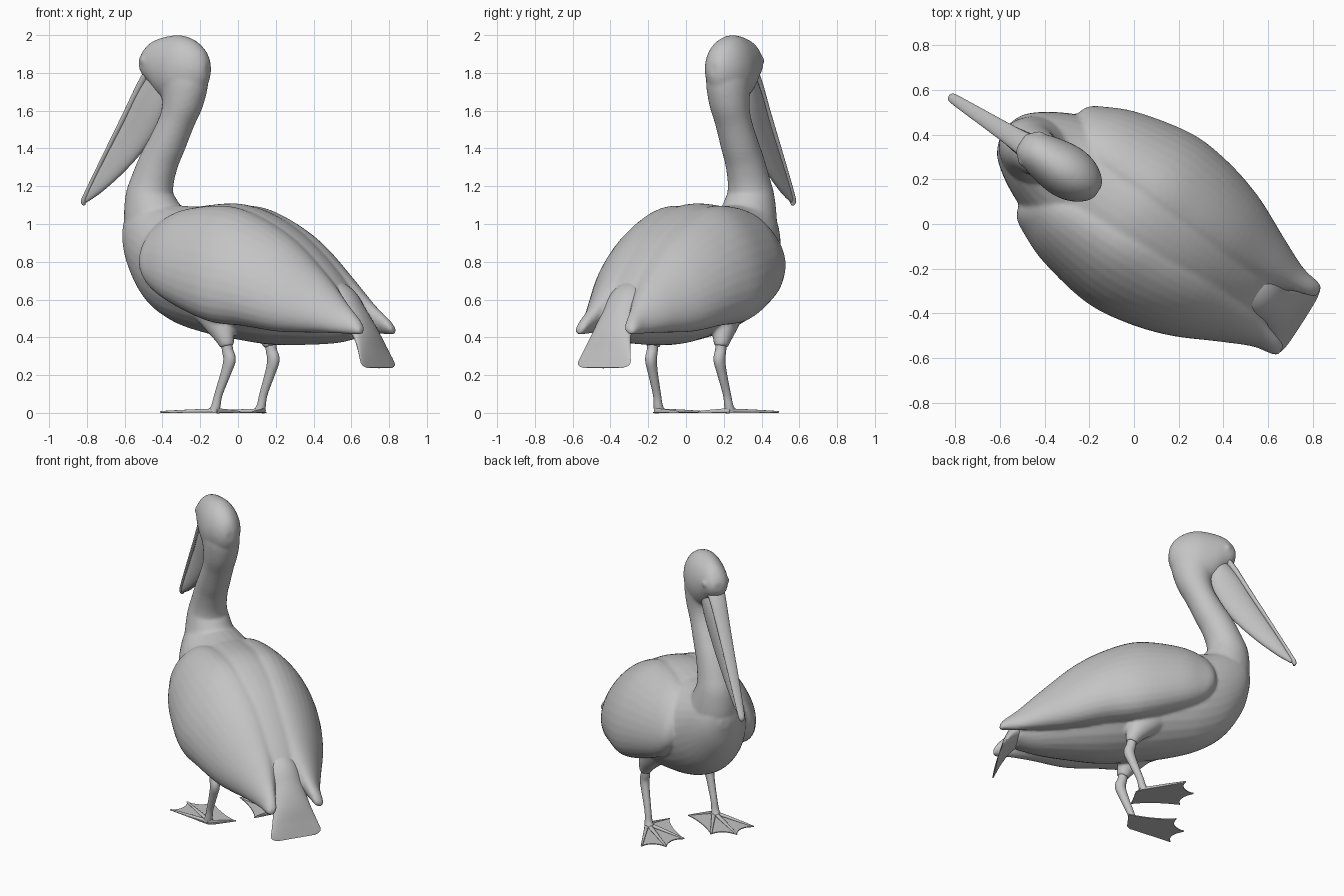
import bpy, bmesh
from math import sin, cos, pi, radians
from mathutils import Matrix, Vector

cube = bpy.data.objects.get("Cube")
if cube:
    bpy.data.objects.remove(cube)

grey = bpy.data.materials.new("plain_grey")
grey.use_nodes = True
COLOUR = (0.55, 0.55, 0.55, 1)
grey.diffuse_color = COLOUR
grey.node_tree.nodes["Principled BSDF"].inputs["Base Color"].default_value = COLOUR

# The bird is built facing +x, then turned to its diagonal stance
STANCE = Matrix.Rotation(radians(147.3), 4, "Z") @ Matrix.Translation((0, -0.035, 0))


def finish(bm, name, angle=50):
    bmesh.ops.recalc_face_normals(bm, faces=bm.faces)
    bm.transform(STANCE)
    mesh = bpy.data.meshes.new(name)
    bm.to_mesh(mesh)
    bm.free()
    mesh.materials.append(grey)
    obj = bpy.data.objects.new(name, mesh)
    bpy.context.collection.objects.link(obj)
    bpy.ops.object.select_all(action="DESELECT")
    obj.select_set(True)
    bpy.context.view_layer.objects.active = obj
    bpy.ops.object.shade_smooth_by_angle(angle=radians(angle))
    return obj


def smooth_rows(rows, steps=6):
    """Catmull-Rom interpolation of section rows."""
    rows = [Vector(r) for r in rows]
    out = []
    for i in range(len(rows) - 1):
        p0, p1, p2 = rows[max(i - 1, 0)], rows[i], rows[i + 1]
        p3 = rows[min(i + 2, len(rows) - 1)]
        for k in range(steps):
            t = k / steps
            out.append(p1 + (p2 - p0) * (t / 2)
                       + (p0 * 2 - p1 * 5 + p2 * 4 - p3) * (t * t / 2)
                       + (p1 * 3 - p0 - p2 * 3 + p3) * (t ** 3 / 2))
    return out + [rows[-1]]


def loft(bm, rows, side=1, upright=False, lean=0.0, segments=32):
    """Rows are x, y, z, half height, half width of elliptical sections."""
    rows = smooth_rows(rows)
    rings = []
    for i, (x, y, z, high, wide) in enumerate(rows):
        a, b = rows[max(i - 1, 0)], rows[min(i + 1, len(rows) - 1)]
        along = Vector((b[0] - a[0], 0, b[2] - a[2])).normalized()
        up = Vector((0, 0, 1)) if upright else Vector((-along.z, 0, along.x))
        high, wide = max(high, 0.004), max(wide, 0.004)
        ring = []
        for k in range(segments):
            t = 2 * pi * k / segments
            offset = wide * cos(t) - lean * high * sin(t)
            co = Vector((x, side * (y + offset), z)) + up * high * sin(t)
            ring.append(bm.verts.new(co))
        rings.append(ring)
    for r, s in zip(rings, rings[1:]):
        for k in range(segments):
            n = (k + 1) % segments
            bm.faces.new((r[k], r[n], s[n], s[k]))
    bm.faces.new(rings[0])
    bm.faces.new(rings[-1])


# Body, back, neck, head, wings and thighs, fused into one smooth skin
bm = bmesh.new()
loft(bm, [(.715, 0, .96, .03, .03), (.675, 0, .93, .165, .115), (.56, 0, .86, .275, .2),
          (.4, 0, .79, .31, .27), (.2, 0, .755, .335, .32), (0, 0, .735, .35, .34),
          (-.2, 0, .695, .335, .33), (-.4, 0, .635, .275, .27),
          (-.6, 0, .54, .17, .18), (-.74, 0, .45, .05, .10)], upright=True)
loft(bm, [(.4, 0, .9, .17, .2), (.2, 0, .9, .2, .26), (0, 0, .9, .205, .27),
          (-.2, 0, .84, .2, .26), (-.4, 0, .745, .17, .21),
          (-.6, 0, .6, .125, .15), (-.74, 0, .48, .06, .10)], upright=True)
loft(bm, [(.45, 0, .85, .2, .2), (.54, 0, 1.0, .175, .16), (.575, 0, 1.13, .137, .13),
          (.562, 0, 1.22, .116, .112), (.52, 0, 1.33, .105, .103),
          (.465, 0, 1.43, .098, .1), (.405, 0, 1.55, .094, .098),
          (.37, 0, 1.65, .113, .106), (.365, 0, 1.75, .138, .113),
          (.38, 0, 1.84, .13, .11)])
loft(bm, [(.213, 0, 1.82, .04, .03), (.232, 0, 1.82, .09, .06), (.275, 0, 1.82, .135, .093),
          (.33, 0, 1.818, .168, .114), (.4, 0, 1.815, .185, .12),
          (.49, 0, 1.828, .16, .106), (.56, 0, 1.85, .112, .085),
          (.605, 0, 1.85, .068, .062), (.625, 0, 1.85, .03, .035)], upright=True)
for side, label in ((1, "left"), (-1, "right")):
    eye = Matrix.Translation((.57, side * .07, 1.865))
    bmesh.ops.create_uvsphere(bm, u_segments=16, v_segments=12, radius=.021, matrix=eye)
    loft(bm, [(.06, .18, .56, .12, .09), (0, .2, .46, .08, .07),
              (-.035, .213, .39, .05, .048), (-.046, .215, .35, .038, .036)], side)
    loft(bm, [(.48, .22, .83, .03, .02), (.455, .22, .835, .10, .07),
              (.39, .21, .84, .18, .115), (.25, .21, .83, .25, .17),
              (0, .22, .79, .305, .205), (-.2, .2, .745, .285, .21),
              (-.4, .18, .67, .24, .175), (-.6, .155, .575, .15, .11),
              (-.74, .15, .50, .08, .055), (-.83, .155, .455, .04, .035),
              (-.86, .155, .435, .017, .024)], side, upright=True, lean=.3)
body = finish(bm, "body")
remesh = body.modifiers.new("fuse", "REMESH")
remesh.mode = "VOXEL"
remesh.voxel_size = 0.01
remesh.use_smooth_shade = True
relax = body.modifiers.new("relax", "SMOOTH")
relax.factor = 0.5
relax.iterations = 6

# Tail fan, flowing out of the back and drooping
bm = bmesh.new()
loft(bm, [(-.45, 0, .6, .13, .09), (-.6, 0, .57, .12, .12), (-.7, 0, .505, .075, .11),
          (-.78, 0, .42, .04, .12), (-.83, 0, .325, .018, .148),
          (-.858, 0, .26, .008, .165), (-.868, 0, .238, .004, .125)])
finish(bm, "tail")

# Bill: narrow upper blade with a hooked tip, and the pouch beneath
bm = bmesh.new()
loft(bm, [(.55, 0, 1.82, .03, .06), (.615, 0, 1.74, .026, .052),
          (.715, 0, 1.58, .02, .042), (.87, 0, 1.33, .014, .031),
          (.965, 0, 1.17, .014, .024), (.992, 0, 1.12, .014, .019),
          (.99, 0, 1.1, .006, .008)])
finish(bm, "upper_bill")
bm = bmesh.new()
loft(bm, [(.50, 0, 1.76, .08, .07), (.565, 0, 1.64, .105, .062),
          (.665, 0, 1.485, .098, .046), (.785, 0, 1.335, .075, .034),
          (.905, 0, 1.2, .04, .024), (.98, 0, 1.125, .012, .012)])
finish(bm, "bill_pouch")

for side, label in ((1, "left"), (-1, "right")):
    # Shank with a thicker ankle joint
    bm = bmesh.new()
    loft(bm, [(-.044, .215, .38, .03, .03), (-.05, .215, .33, .03, .029),
              (-.062, .215, .28, .034, .03), (-.04, .217, .21, .028, .025),
              (.003, .22, .1, .022, .021), (.018, .222, .04, .024, .024),
              (.03, .222, .008, .03, .03)], side, segments=20)
    finish(bm, label + "_leg")

    # Webbed foot: scalloped web joining four tapering toes, the last turned inward
    bm = bmesh.new()
    heel = Vector((0, .222, 0))
    tips = [Vector((x, y, 0)) for x, y in
            ((.27, .372), (.335, .235), (.27, .092), (-.03, .065))]
    edge = [heel + Vector((-.02, -.01, 0)), heel + Vector((0, .02, 0))]
    for a, b in zip(tips, tips[1:]):
        dip = (a + b) / 2 + (heel - (a + b) / 2) * .22
        for k in range(8):
            t = k / 8
            edge.append(a * (1 - t) ** 2 + dip * 2 * t * (1 - t) + b * t * t)
    edge.append(tips[-1])
    web = bm.faces.new([bm.verts.new((p.x, side * p.y, 0)) for p in edge])
    lifted = bmesh.ops.extrude_face_region(bm, geom=[web])["geom"]
    for v in lifted:
        if isinstance(v, bmesh.types.BMVert):
            v.co.z = .006
    for tip in tips:
        loft(bm, [(heel.x, heel.y, .012, .012, .016),
                  (*((heel + tip) / 2).xy, .009, .009, .011),
                  (*tip.xy, .005, .005, .006)], side, upright=True, segments=12)
    finish(bm, label + "_foot", 35)
